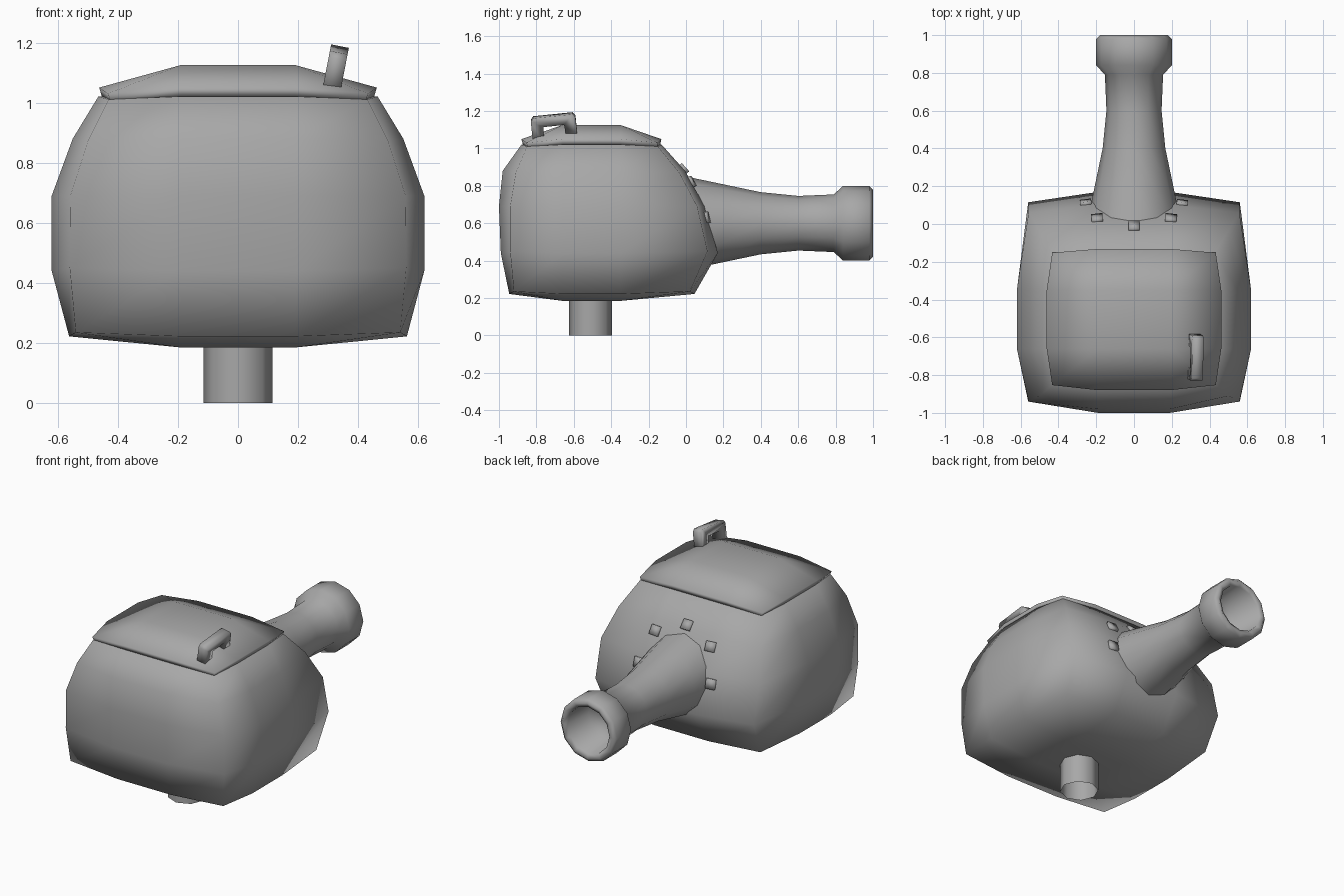
import bpy, bmesh, math
from mathutils import Matrix, Vector
from mathutils.bvhtree import BVHTree

if "Cube" in bpy.data.objects:
    bpy.data.objects.remove(bpy.data.objects["Cube"])

GX, GY0, GY1 = 0.19, -0.66, -0.35   # inner grid lines of the boxy shell

# Dark grey used on every part
grey = bpy.data.materials.new("dark_grey")
grey.diffuse_color = (0.39, 0.39, 0.39, 1)
grey.use_nodes = True
grey.node_tree.nodes["Principled BSDF"].inputs["Base Color"].default_value = grey.diffuse_color


def finish(name, bm, angle=180):
    bmesh.ops.recalc_face_normals(bm, faces=bm.faces)
    me = bpy.data.meshes.new(name)
    bm.to_mesh(me)
    me.materials.append(grey)
    ob = bpy.data.objects.new(name, me)
    bpy.context.collection.objects.link(ob)
    bpy.ops.object.select_all(action='DESELECT')
    bpy.context.view_layer.objects.active = ob
    ob.select_set(True)
    if angle >= 180:
        bpy.ops.object.shade_smooth()
    else:
        bpy.ops.object.shade_smooth_by_angle(angle=math.radians(angle))
    return ob


def box_ring(bm, zc, zm, cx, mx, fc, fm, bc, bk):
    """Twelve points: four corners plus two bulging points on each side."""
    pts = [(-cx, fc, zc), (-GX, fm, zm), (GX, fm, zm), (cx, fc, zc),
           (mx, GY0, zm), (mx, GY1, zm), (cx, bc, zc), (GX, bk, zm),
           (-GX, bk, zm), (-cx, bc, zc), (-mx, GY1, zm), (-mx, GY0, zm)]
    return [bm.verts.new(p) for p in pts]


def cap(bm, r, z):
    """Close a ring with a 3 x 3 patch of quads."""
    a, b, c, d = [bm.verts.new((x, y, z)) for x, y in
                  ((-GX, GY0), (GX, GY0), (GX, GY1), (-GX, GY1))]
    for i, (p, q) in enumerate(((a, b), (b, c), (c, d), (d, a))):
        k = 3 * i
        bm.faces.new((r[k], r[k + 1], p, r[k - 1]))
        bm.faces.new((r[k + 1], r[k + 2], q, p))
    bm.faces.new((a, b, c, d))


def box_shell(rings, z_bottom, z_top):
    bm = bmesh.new()
    rs = [box_ring(bm, *r) for r in rings]
    for lo, hi in zip(rs, rs[1:]):
        for i in range(12):
            j = (i + 1) % 12
            bm.faces.new((lo[i], lo[j], hi[j], hi[i]))
    cap(bm, rs[0], z_bottom)
    cap(bm, rs[-1], z_top)
    return bm


# Bulging body shell: corner z, mid z, corner x, mid x, front corner/mid, back corner/mid
body_bm = box_shell([
    (0.235, 0.222, 0.54, 0.562, -0.92, -0.945, 0.02, 0.045),
    (0.45, 0.44, 0.56, 0.62, -0.94, -0.99, 0.115, 0.17),
    (0.69, 0.69, 0.558, 0.62, -0.94, -1.0, 0.06, 0.10),
    (0.87, 0.88, 0.50, 0.55, -0.91, -0.98, -0.035, -0.005),
    (1.01, 1.02, 0.43, 0.465, -0.85, -0.88, -0.15, -0.13),
], 0.185, 1.05)
bmesh.ops.recalc_face_normals(body_bm, faces=body_bm.faces)
tree = BVHTree.FromBMesh(body_bm)
finish("body", body_bm)

# Hatch lid
lid_bm = box_shell([
    (1.0, 1.02, 0.422, 0.453, -0.845, -0.872, -0.155, -0.138),
    (1.03, 1.05, 0.433, 0.462, -0.853, -0.88, -0.152, -0.132),
], 1.04, 1.125)
finish("hatch_lid", lid_bm)

# Barrel with hollow muzzle: (y, radius) profile spun round the y axis
profile = [(-0.06, 0.262), (0.0, 0.25), (0.2, 0.208), (0.4, 0.166), (0.6, 0.146),
           (0.79, 0.154), (0.84, 0.2), (0.98, 0.2), (1.0, 0.178),
           (0.985, 0.148), (0.8, 0.13)]
bm = bmesh.new()
N = 12
rings = [[bm.verts.new((r * math.cos(2 * math.pi * i / N), y,
                        0.6 + r * math.sin(2 * math.pi * i / N)))
          for i in range(N)] for y, r in profile]
for a, b in zip(rings, rings[1:]):
    for i in range(N):
        j = (i + 1) % N
        bm.faces.new((a[i], a[j], b[j], b[i]))
bm.faces.new(rings[0])
bm.faces.new(rings[-1])
finish("barrel", bm)

# Bolts around the barrel root, seated on the body surface
bm = bmesh.new()
for x, z in ((0, 0.89), (0.195, 0.82), (-0.195, 0.82), (0.255, 0.63), (-0.255, 0.63)):
    hit, normal, _, _ = tree.ray_cast(Vector((x, 1, z)), Vector((0, -1, 0)))
    rot = normal.to_track_quat('Z', 'Y').to_matrix().to_4x4()
    bmesh.ops.create_cube(bm, size=1, matrix=Matrix.Translation(hit) @ rot
                          @ Matrix.Diagonal((0.06, 0.06, 0.03, 1)))
finish("bolts", bm)

# Lid handle: U profile extruded across and tilted with the lid
bm = bmesh.new()
u = [(-0.12, -0.02), (-0.062, -0.02), (-0.055, 0.065), (0.055, 0.065), (0.062, -0.02),
     (0.12, -0.02), (0.12, 0.1), (0.105, 0.118), (-0.105, 0.118), (-0.12, 0.1)]
face = bm.faces.new([bm.verts.new((-0.03, y, z)) for y, z in u])
ext = bmesh.ops.extrude_face_region(bm, geom=[face])
bmesh.ops.translate(bm, vec=(0.06, 0, 0),
                    verts=[v for v in ext["geom"] if isinstance(v, bmesh.types.BMVert)])
bmesh.ops.transform(bm, verts=bm.verts, matrix=Matrix.Translation((0.315, -0.7, 1.062))
                    @ Matrix.Rotation(math.radians(11), 4, 'Y')
                    @ Matrix.Rotation(math.radians(6), 4, 'X'))
finish("lid_handle", bm)

# Mounting post, an open tube
bm = bmesh.new()
bmesh.ops.create_cone(bm, cap_ends=False, segments=8, radius1=0.115, radius2=0.115,
                      depth=0.22, matrix=Matrix.Translation((0, -0.51, 0.11)))
finish("mounting_post", bm)
